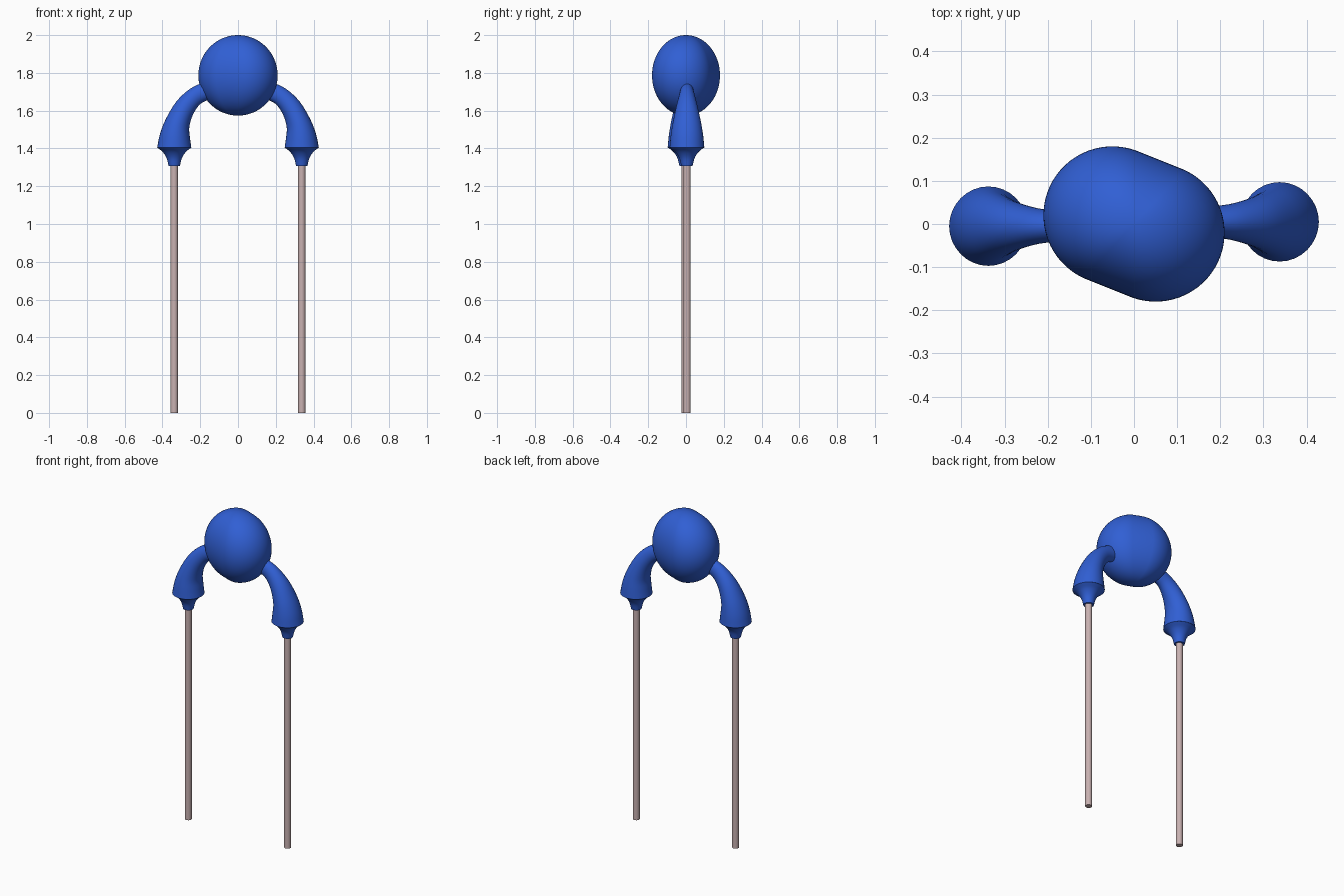
import bpy, bmesh, math
from mathutils import Vector

cube = bpy.data.objects.get("Cube")
if cube:
    bpy.data.objects.remove(cube, do_unlink=True)


def material(name, rgb):
    m = bpy.data.materials.new(name)
    m.use_nodes = True
    m.diffuse_color = (*rgb, 1)
    m.node_tree.nodes["Principled BSDF"].inputs["Base Color"].default_value = (*rgb, 1)
    return m


BLUE = material("blue", (0.03, 0.115, 0.66))
PINK_GREY = material("pinkish grey", (0.58, 0.44, 0.44))


def loft(name, rings, mat, angle=40):
    """Skin a list of equal-length rings and close both ends."""
    bm = bmesh.new()
    loops = [[bm.verts.new(p) for p in ring] for ring in rings]
    n = len(loops[0])
    for a, b in zip(loops, loops[1:]):
        for i in range(n):
            j = (i + 1) % n
            bm.faces.new((a[i], a[j], b[j], b[i]))
    bm.faces.new(loops[0][::-1])
    bm.faces.new(loops[-1])
    bmesh.ops.recalc_face_normals(bm, faces=bm.faces)
    me = bpy.data.meshes.new(name)
    bm.to_mesh(me)
    bm.free()
    ob = bpy.data.objects.new(name, me)
    bpy.context.collection.objects.link(ob)
    me.materials.append(mat)
    bpy.ops.object.select_all(action="DESELECT")
    ob.select_set(True)
    bpy.context.view_layer.objects.active = ob
    bpy.ops.object.shade_smooth_by_angle(angle=math.radians(angle))
    return ob


def circle(x, y, z, r, n=32):
    return [Vector((x + r * math.cos(2 * math.pi * i / n),
                    y + r * math.sin(2 * math.pi * i / n), z)) for i in range(n)]


def catmull(pts, steps=4):
    """Smooth a list of equal-length tuples."""
    p = [Vector(q) for q in pts]
    p = [2 * p[0] - p[1]] + p + [2 * p[-1] - p[-2]]
    out = []
    for a, b, c, d in zip(p, p[1:], p[2:], p[3:]):
        for s in range(steps):
            t = s / steps
            out.append(0.5 * (2 * b + (c - a) * t + (2 * a - 5 * b + 4 * c - d) * t * t
                              + (3 * b - a - 3 * c + d) * t ** 3))
    return out + [p[-2]]


# Body: rounded ball whose level sections are slanted stadium outlines
AXIS = Vector((0.05, -0.02, 0))
N = 64
outline = []
for i in range(N):
    t = math.atan2(AXIS.y, AXIS.x) + 2 * math.pi * (i + 0.5) / N
    u = Vector((math.cos(t), math.sin(t), 0))
    outline.append(u * 0.16 + (AXIS if u.dot(AXIS) > 0 else -AXIS))
rings = []
for k in range(41):
    lat = -math.pi / 2 + math.pi * (k + 0.1) / 40.2
    rings.append([p * math.cos(lat) + Vector((0, 0, 1.787 + 0.213 * math.sin(lat)))
                  for p in outline])
loft("body", rings, BLUE, 60)

# Arm stations: outer x, outer z, inner x, inner z, half depth
ARM = [(0.185, 1.750, 0.140, 1.665, 0.034), (0.255, 1.715, 0.200, 1.635, 0.042),
       (0.325, 1.650, 0.240, 1.575, 0.058), (0.380, 1.560, 0.258, 1.510, 0.075),
       (0.412, 1.480, 0.254, 1.455, 0.086), (0.428, 1.405, 0.247, 1.405, 0.092)]
LEG_X, LEG_Y = 0.3375, 0.005

for side, turn in (("left", 0), ("right", math.pi)):
    # Flaring curved arm
    rings = []
    for ox, oz, ix, iz, ry in catmull(ARM):
        mid = Vector(((ox + ix) / 2, LEG_Y, (oz + iz) / 2))
        half = Vector(((ox - ix) / 2, 0, (oz - iz) / 2))
        rings.append([mid + half * math.cos(a) + Vector((0, ry * math.sin(a), 0))
                      for a in (2 * math.pi * i / 32 for i in range(32))])
    parts = [loft(side + "_arm", rings, BLUE)]

    # Concave collar under the arm
    profile = catmull([(0.091, 1.405), (0.062, 1.382), (0.041, 1.350), (0.030, 1.308)])
    parts.append(loft(side + "_collar",
                      [circle(LEG_X, LEG_Y, z, r) for r, z in profile], BLUE))

    # Thin straight leg
    parts.append(loft(side + "_leg",
                      [circle(LEG_X, LEG_Y, z, 0.0195, 24) for z in (0, 1.32)], PINK_GREY))
    for ob in parts:
        ob.rotation_euler.z = turn
